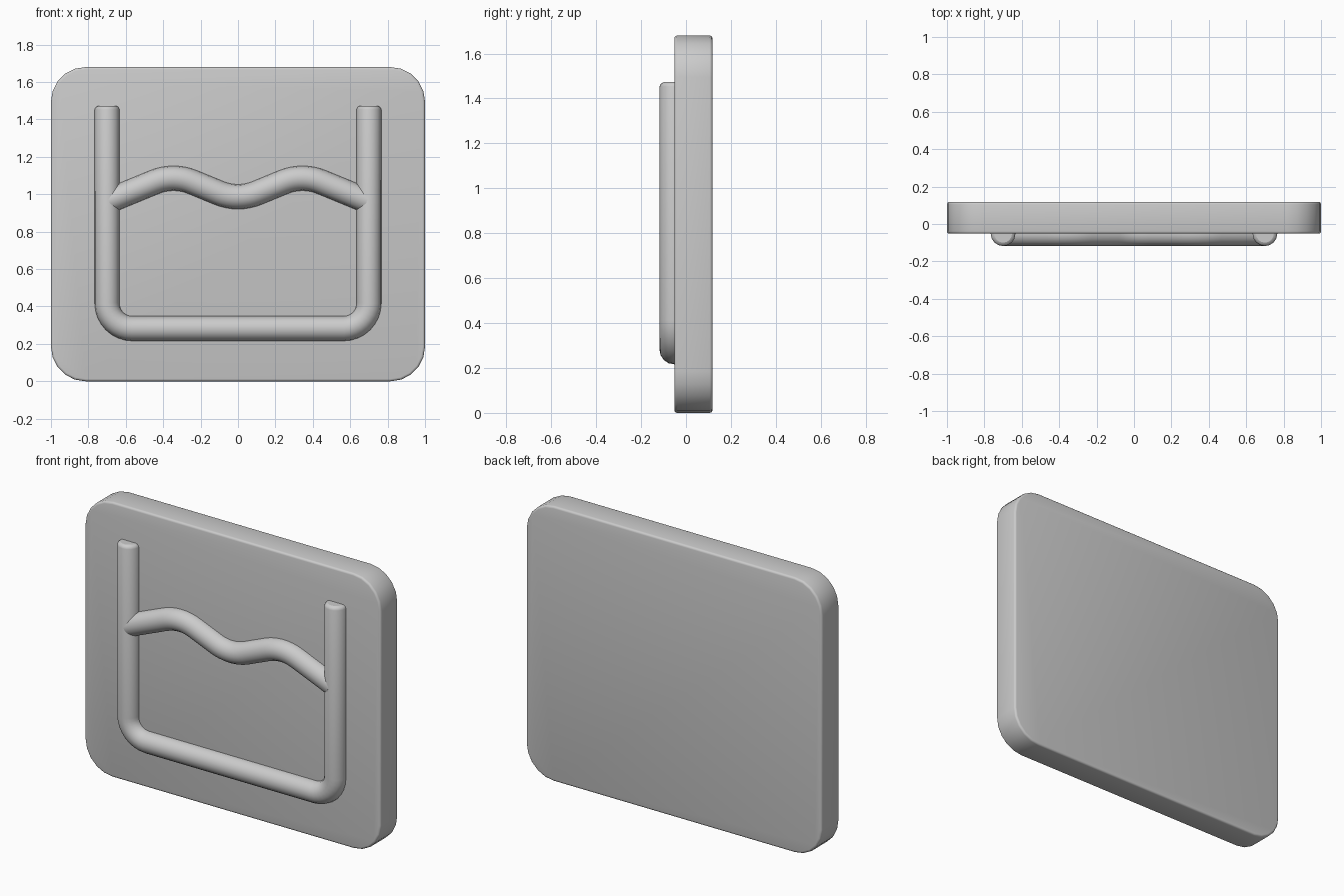
import bpy, bmesh
from math import pi, sin, cos
from mathutils import Vector

cube = bpy.data.objects.get("Cube")
if cube:
    bpy.data.objects.remove(cube, do_unlink=True)

FRONT = -0.052   # front face of the panel
BACK = 0.118
TUBE = 0.066     # tube radius

grey = bpy.data.materials.new("plain grey")
grey.use_nodes = True
grey.diffuse_color = (0.6, 0.6, 0.6, 1)
grey.node_tree.nodes["Principled BSDF"].inputs["Base Color"].default_value = (0.6, 0.6, 0.6, 1)


def finish(obj):
    bpy.ops.object.select_all(action="DESELECT")
    obj.select_set(True)
    bpy.context.view_layer.objects.active = obj
    if obj.type == "CURVE":
        bpy.ops.object.convert(target="MESH")
        obj = bpy.context.object
    obj.data.materials.clear()
    obj.data.materials.append(grey)
    bpy.ops.object.shade_smooth_by_angle(angle=pi / 5)
    return obj


def rounded_path(corners, reach, steps):
    """Replace every inner corner of an x-z polyline with a smooth bend."""
    pts = [Vector((x, FRONT, z)) for x, z in corners]
    path = [pts[0]]
    for a, b, c in zip(pts, pts[1:], pts[2:]):
        start = b + (a - b).normalized() * reach
        end = b + (c - b).normalized() * reach
        half = (a - b).angle(c - b) / 2
        to_centre = ((start + end) / 2 - b).normalized()
        centre = b + to_centre * (reach / cos(half))
        u, v = start - centre, end - centre
        sweep = u.angle(v)
        for i in range(steps + 1):
            t = i / steps
            path.append(centre + (u * sin((1 - t) * sweep) + v * sin(t * sweep)) / sin(sweep))
    path.append(pts[-1])
    return path


def tube(name, path, rounded_ends=False):
    radii = [1.0] * len(path)
    if rounded_ends:
        # soften the rims at both ends
        for _ in range(2):
            tip, along = path[0], (path[1] - path[0]).normalized()
            rim = [(0, 0.72), (0.005, 0.87), (0.011, 0.95), (0.02, 1)]
            path = [tip + along * d for d, _ in rim] + path[1:]
            radii = [r for _, r in rim] + radii[1:]
            path.reverse()
            radii.reverse()
    curve = bpy.data.curves.new(name, "CURVE")
    curve.dimensions = "3D"
    curve.bevel_depth = TUBE
    curve.bevel_resolution = 6
    curve.use_fill_caps = True
    spline = curve.splines.new("POLY")
    spline.points.add(len(path) - 1)
    for point, co, r in zip(spline.points, path, radii):
        point.co = (*co, 1)
        point.radius = r
    obj = bpy.data.objects.new(name, curve)
    bpy.context.collection.objects.link(obj)
    return finish(obj)


# Panel: box with rounded corners and slightly softened rims
bm = bmesh.new()
bmesh.ops.create_cube(bm, size=1)
for v in bm.verts:
    v.co = (v.co.x * 2, BACK if v.co.y > 0 else FRONT, (v.co.z + 0.5) * 1.68)
upright = [e for e in bm.edges if abs(e.verts[0].co.y - e.verts[1].co.y) > 0.1]
bmesh.ops.bevel(bm, geom=upright, offset=0.185, segments=5, profile=0.5, affect="EDGES")
rims = [e for e in bm.edges if abs(e.verts[0].co.y - e.verts[1].co.y) < 0.01]
bmesh.ops.bevel(bm, geom=rims, offset=0.013, segments=3, profile=0.5, affect="EDGES")
bmesh.ops.recalc_face_normals(bm, faces=bm.faces)
mesh = bpy.data.meshes.new("panel")
bm.to_mesh(mesh)
bm.free()
panel = bpy.data.objects.new("panel", mesh)
bpy.context.collection.objects.link(panel)
finish(panel)

# U-shaped tube sunk halfway into the panel
side, low, high = 0.7, 0.282, 1.473
tube("u_shaped_tube",
     rounded_path([(-side, high), (-side, low), (side, low), (side, high)], 0.135, 8),
     rounded_ends=True)

# Wavy tube across the middle
wave = [(x * 0.345, 1.107 if x % 2 else 0.965) for x in range(-2, 3)]
tube("wavy_tube", rounded_path(wave, 0.11, 8))
